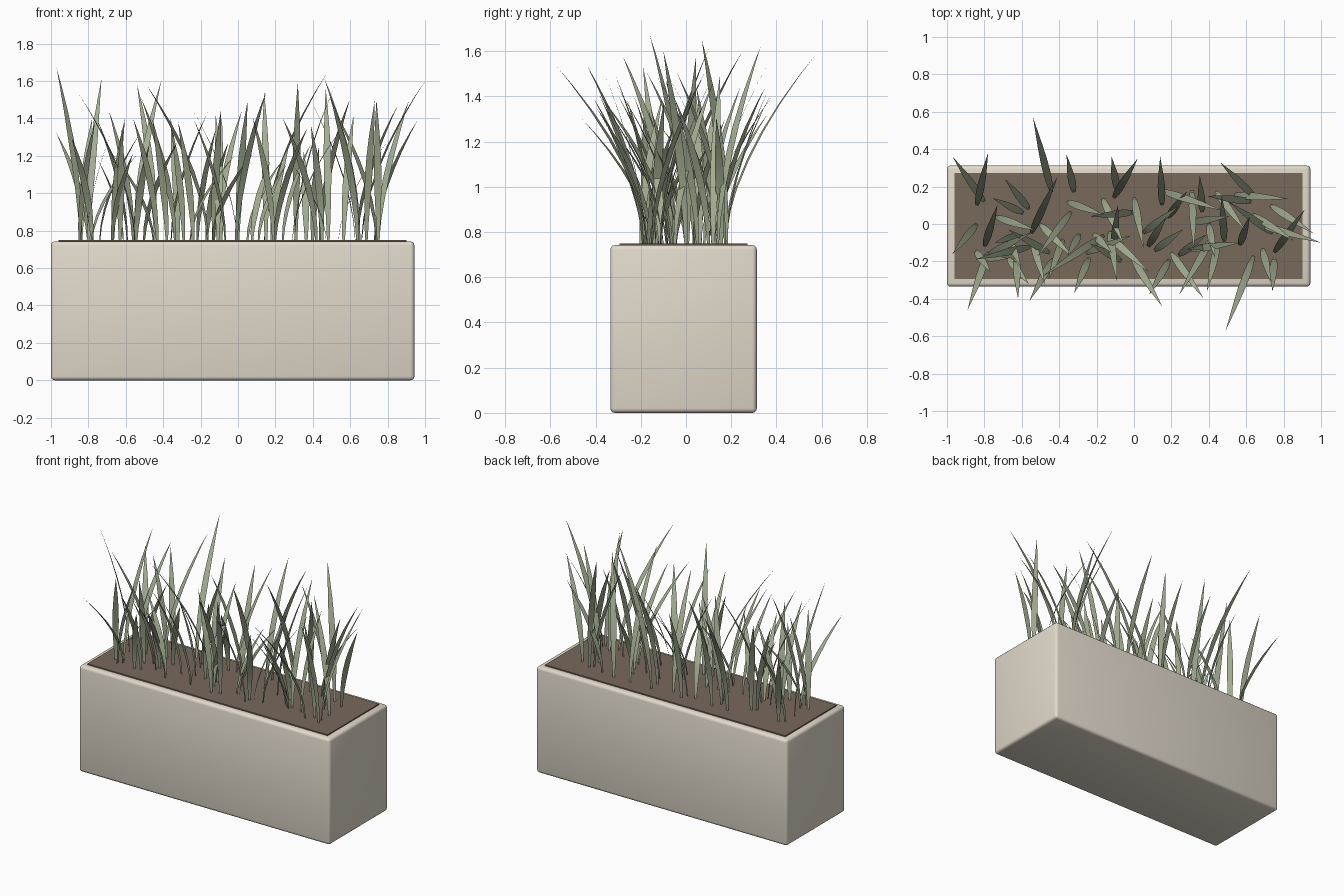
import bpy, bmesh, math, random
from mathutils import Vector

if "Cube" in bpy.data.objects:
    bpy.data.objects.remove(bpy.data.objects["Cube"])

random.seed(7)


def material(name, rgb):
    m = bpy.data.materials.new(name)
    m.diffuse_color = (*rgb, 1)
    m.use_nodes = True
    m.node_tree.nodes["Principled BSDF"].inputs["Base Color"].default_value = m.diffuse_color
    return m


def box(name, x0, x1, y0, y1, z0, z1, bevel, mat):
    bpy.ops.mesh.primitive_cube_add(size=1, location=((x0 + x1) / 2, (y0 + y1) / 2, (z0 + z1) / 2))
    ob = bpy.context.object
    ob.name = name
    ob.scale = (x1 - x0, y1 - y0, z1 - z0)
    bpy.ops.object.transform_apply(location=False, rotation=False, scale=True)
    ob.data.materials.append(mat)
    if bevel:
        b = ob.modifiers.new("soft_edges", 'BEVEL')
        b.width, b.segments = bevel, 3
        bpy.ops.object.shade_smooth()
    return ob


# Planter trough and soil slab
box("planter", -1.0, 0.943, -0.335, 0.313, 0, 0.742, 0.02, material("stone", (0.76, 0.70, 0.60)))
box("soil", -0.96, 0.90, -0.295, 0.273, 0.735, 0.75, 0, material("earth", (0.19, 0.14, 0.105)))

# Prominent blades: root x, root y, tip x, tip y, tip height
BLADES = [
    (-.80, .12, -.97, .36, 1.32), (-.84, .10, -.78, .38, 1.40), (-.84, .0, -.97, -.16, 1.67),
    (-.78, -.15, -.89, -.46, 1.30), (-.63, -.17, -.62, -.40, 1.35), (-.44, .17, -.54, .57, 1.58),
    (-.32, .17, -.36, .37, 1.40), (-.09, .18, -.12, .36, 1.42), (-.11, .14, .02, .35, 1.44),
    (.15, .10, .14, .36, 1.54), (.65, .14, .46, .33, 1.62), (.14, .18, .48, .07, 1.65),
    (.66, .0, 1.0, -.10, 1.60), (.73, .10, .96, -.05, 1.39), (.64, -.17, .49, -.57, 1.53),
    (-.01, -.18, .15, -.44, 1.54), (.19, -.19, .08, -.38, 1.40), (-.24, -.18, -.32, -.37, 1.38),
    (-.13, -.04, -.09, -.31, 1.45), (.42, -.07, .24, -.38, 1.40), (.45, -.10, .39, -.36, 1.36),
    (.75, -.18, .74, -.36, 1.50), (-.16, -.06, -.49, -.28, 1.58), (-.55, -.12, -.85, -.19, 1.53),
    (.31, .18, .32, -.14, 1.59), (-.56, .08, -.69, .24, 1.44), (-.55, -.05, -.41, .25, 1.60),
    (-.80, -.12, -.73, .10, 1.61),
]

# Filler blades scattered through the bed
fillers = []
for i in range(44):
    x = -0.86 + 1.64 * (i + random.random()) / 44
    y = random.uniform(-0.2, 0.18)
    a, lean = random.uniform(0, 2 * math.pi), random.uniform(0.13, 0.3)
    dx, dy = lean * math.cos(a), lean * math.sin(a)
    if abs(x + dx) > 0.92:
        dx = -dx
    fillers.append((x, y, x + dx, y + dy, random.uniform(1.15, 1.58)))

# Half width of a blade at each station from root to tip
PROFILE = [(0, .007), (.15, .012), (.3, .017), (.45, .020), (.6, .019), (.75, .014), (.9, .006)]


def add_blade(bm, x, y, tx, ty, h):
    root, lean = Vector((x, y, 0.74)), Vector((tx - x, ty - y, 0))
    side = Vector((-lean.y, lean.x, 0)).normalized()
    rows = []
    for t, w in PROFILE:
        c = root + lean * t ** 1.7 + Vector((0, 0, (h - 0.74) * t))
        rows.append((bm.verts.new(c - side * w), bm.verts.new(c + side * w)))
    for a, b in zip(rows, rows[1:]):
        bm.faces.new((a[0], a[1], b[1], b[0]))
    tip = bm.verts.new((tx, ty, h))
    bm.faces.new((rows[-1][0], rows[-1][1], tip))


# All grass in one mesh
bm = bmesh.new()
for blade in BLADES + fillers:
    add_blade(bm, *blade)
mesh = bpy.data.meshes.new("grass_blades")
for f in bm.faces:
    f.smooth = True
bm.to_mesh(mesh)
bm.free()
mesh.materials.append(material("leaf", (0.37, 0.43, 0.29)))
bpy.context.collection.objects.link(bpy.data.objects.new("grass_blades", mesh))
